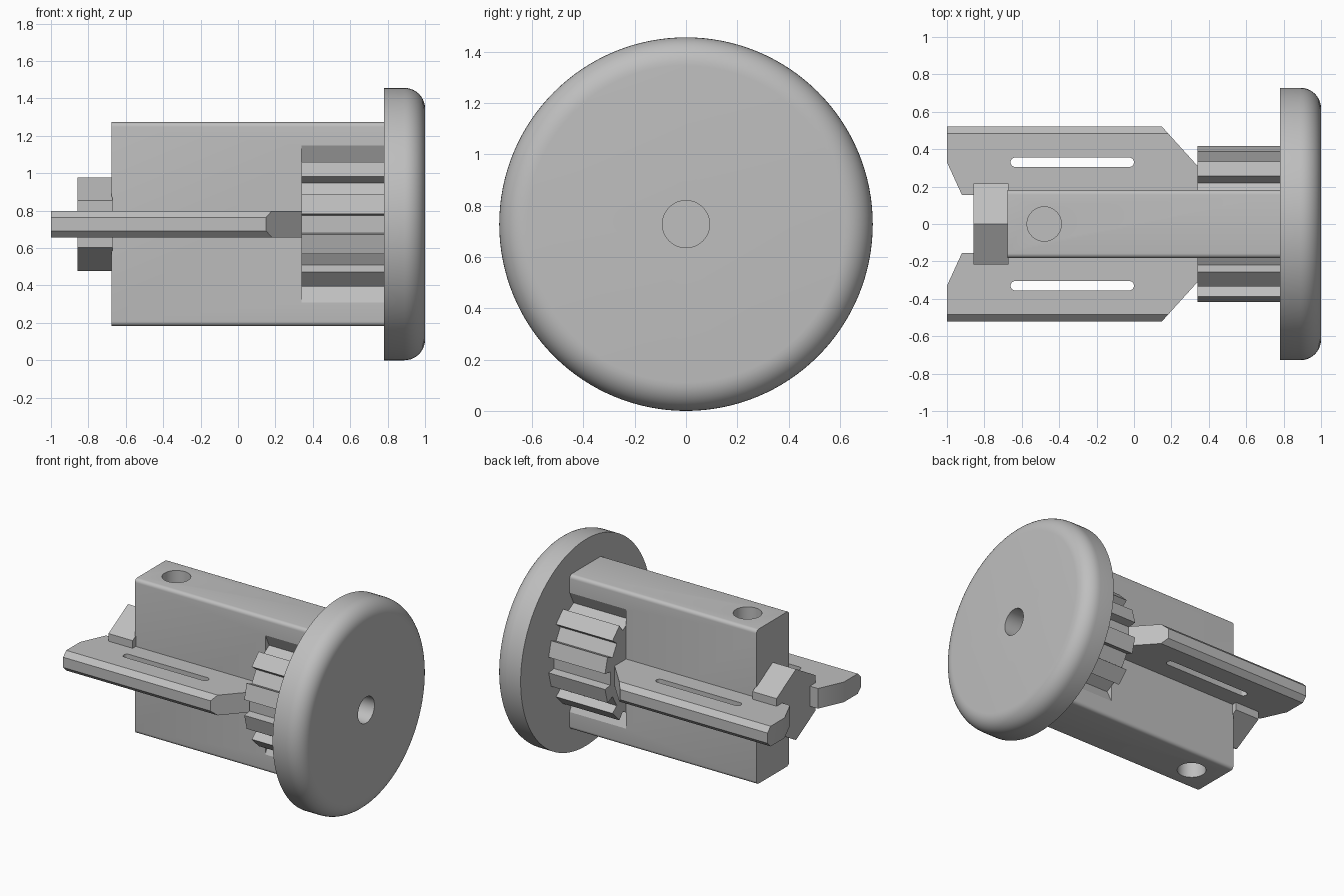
import bpy, bmesh
from math import cos, sin, pi, radians

if "Cube" in bpy.data.objects:
    bpy.data.objects.remove(bpy.data.objects["Cube"])

CZ = 0.728  # height of the main axis

grey = bpy.data.materials.new("plain grey")
grey.use_nodes = True
grey.diffuse_color = (0.52, 0.52, 0.52, 1)
grey.node_tree.nodes["Principled BSDF"].inputs["Base Color"].default_value = (0.52, 0.52, 0.52, 1)


def prism(name, pts, lo, hi, axis="x", bevel=None, width=0, segments=1):
    """Extrude a flat outline along x (outline in y, z about the axis) or along z (outline in x, y)."""
    bm = bmesh.new()
    place = (lambda p, t: (t, p[0], p[1] + CZ)) if axis == "x" else (lambda p, t: (p[0], p[1], t))
    face = bm.faces.new([bm.verts.new(place(p, lo)) for p in pts])
    out = bmesh.ops.extrude_face_region(bm, geom=[face])
    verts = [v for v in out["geom"] if isinstance(v, bmesh.types.BMVert)]
    bmesh.ops.translate(bm, verts=verts, vec=(hi - lo, 0, 0) if axis == "x" else (0, 0, hi - lo))
    bmesh.ops.recalc_face_normals(bm, faces=bm.faces)
    if bevel:
        edges = [e for e in bm.edges if bevel(e.verts[0].co, e.verts[1].co)]
        bmesh.ops.bevel(bm, geom=edges, offset=width, segments=segments, profile=0.5, affect="EDGES")
    mesh = bpy.data.meshes.new(name)
    bm.to_mesh(mesh)
    bm.free()
    mesh.materials.append(grey)
    obj = bpy.data.objects.new(name, mesh)
    bpy.context.collection.objects.link(obj)
    return obj


def ring(r, n, cx=0, cy=0, start=0):
    return [(cx + r * cos(start + 2 * pi * i / n), cy + r * sin(start + 2 * pi * i / n)) for i in range(n)]


def cut(obj, *cutters):
    for c in cutters:
        c.hide_render = True
        mod = obj.modifiers.new("cut", "BOOLEAN")
        mod.operation, mod.solver, mod.object = "DIFFERENCE", "EXACT", c
        bpy.context.view_layer.objects.active = obj
        bpy.ops.object.modifier_apply(modifier=mod.name)


parts, helpers = [], []

# Round end disc with a soft outer rim
disc = prism("end_disc", ring(0.728, 128), 0.78, 1.0,
             bevel=lambda a, b: a.x > 0.99 and b.x > 0.99, width=0.11, segments=10)

# Ring of twelve teeth behind the disc
gear_pts = []
for i in range(12):
    mid = radians(30 * i + 15)
    for r, da in ((0.36, -7.5), (0.42, -7.5), (0.42, 7.5), (0.36, 7.5)):
        a = mid + radians(da)
        gear_pts.append((r * cos(a), r * sin(a)))
gear = prism("toothed_ring", gear_pts, 0.34, 0.79)

# Blind axle hole
axle = prism("axle_cutter", ring(0.092, 48), 0.5, 1.1)
helpers.append(axle)
cut(disc, axle)
cut(gear, axle)
parts += [disc, gear]

# Central block with softly rounded long edges
W, H = 0.182, 0.545
body = prism("central_block", [(-W, -H), (W, -H), (W, H), (-W, H)], -0.677, 0.785,
             bevel=lambda a, b: abs(a.x - b.x) > 1, width=0.025, segments=5)
# Flared window around the toothed ring
half = [(0.138, 0.333), (0.2, 0.456), (0.2, -0.456), (0.138, -0.333)]
window = prism("window_cutter", half + [(-y, -z) for y, z in half], 0.34, 0.9)
# Blind cross holes, above and below
pins = [prism("pin_cutter", ring(0.092, 48, -0.48), lo, hi, "z")
        for lo, hi in ((CZ + 0.25, CZ + 0.7), (CZ - 0.7, CZ - 0.25))]
helpers += [window] + pins
cut(body, window, *pins)
parts.append(body)

# Hexagonal end boss
parts.append(prism("hex_boss", ring(0.25, 6, start=pi / 2), -0.858, -0.67))

# Flat side wings with chamfered outer edge and a rounded slot
for side, name in ((1, "left_wing"), (-1, "right_wing")):
    outline = [(-1, 0.33), (-0.92, 0.155), (-0.66, 0.155), (-0.66, 0.1), (0.34, 0.1),
               (0.34, 0.31), (0.15, 0.52), (-1, 0.52)]
    wing = prism(name, [(x, side * y) for x, y in outline], CZ - 0.071, CZ + 0.071, "z",
                 bevel=lambda a, b: min(abs(a.y), abs(b.y)) > 0.51 and abs(a.x - b.x) > 1, width=0.035)
    arc = [pi * i / 12 - pi / 2 for i in range(13)]
    slot_pts = [(-0.025 + 0.025 * cos(a), side * 0.33 + 0.025 * sin(a)) for a in arc]
    slot_pts += [(-0.635 - 0.025 * cos(a), side * 0.33 - 0.025 * sin(a)) for a in arc]
    slot = prism("slot_cutter", slot_pts, CZ - 0.2, CZ + 0.2, "z")
    helpers.append(slot)
    cut(wing, slot)
    parts.append(wing)

for h in helpers:
    bpy.data.objects.remove(h)

# Smooth the round faces and keep the edges crisp
bpy.ops.object.select_all(action="DESELECT")
for p in parts:
    p.select_set(True)
    bpy.context.view_layer.objects.active = p
bpy.ops.object.shade_smooth_by_angle(angle=radians(25))
